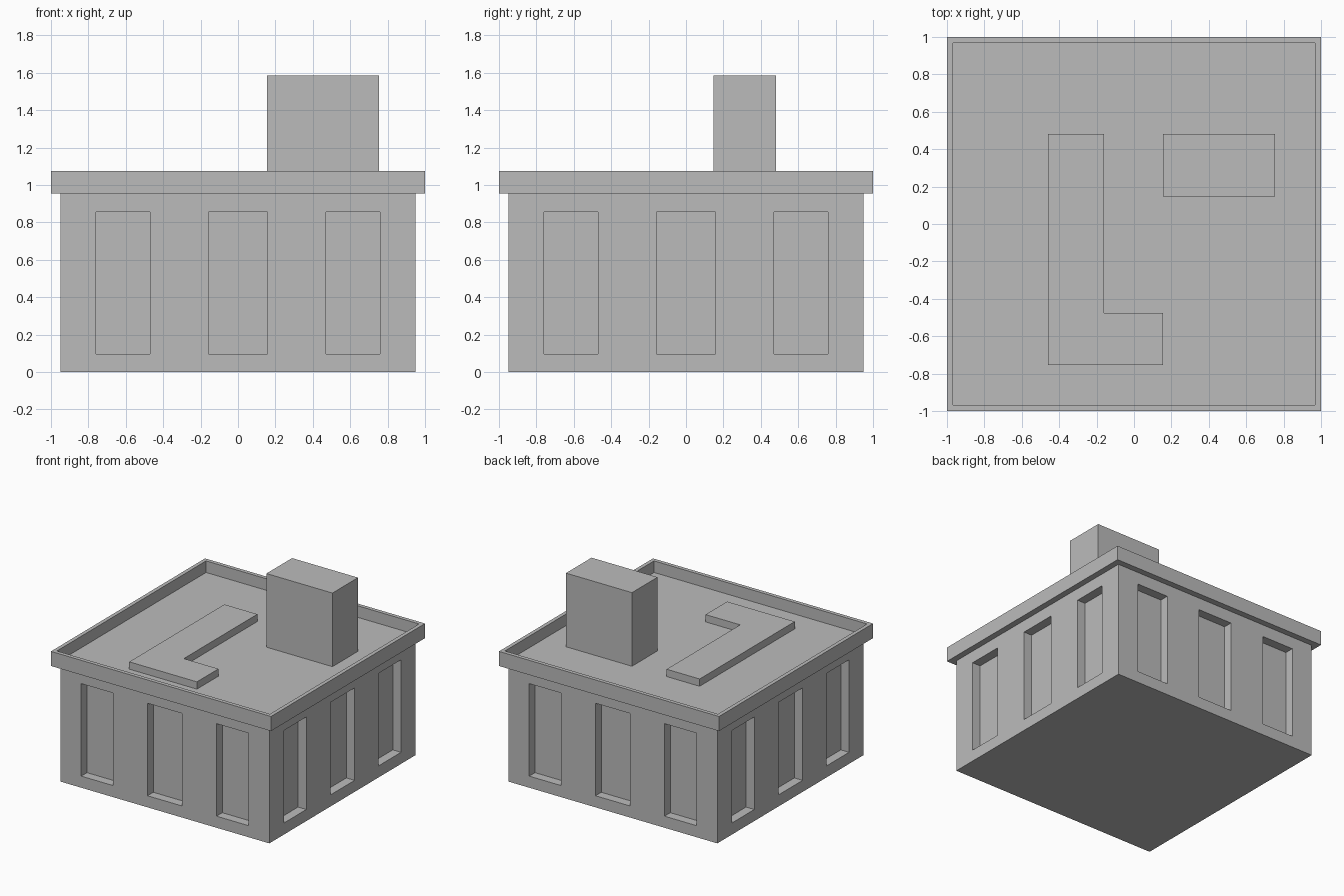
import bpy
import bmesh
from mathutils import Matrix, Vector

cube = bpy.data.objects.get("Cube")
if cube:
    bpy.data.objects.remove(cube, do_unlink=True)

# One plain grey for the whole building
GREY = (0.5, 0.5, 0.5, 1.0)
mat = bpy.data.materials.new("plain_grey")
mat.use_nodes = True
mat.diffuse_color = GREY
mat.node_tree.nodes["Principled BSDF"].inputs["Base Color"].default_value = GREY

WALL = 0.95          # half width of the walls
WALL_TOP = 0.955
ROOF = 0.98          # sunken roof level
PARAPET_TOP = 1.075
RIM = 0.045          # parapet thickness
RECESS = 0.075       # window depth


def finish(name, bm):
    bmesh.ops.recalc_face_normals(bm, faces=bm.faces)
    mesh = bpy.data.meshes.new(name)
    bm.to_mesh(mesh)
    bm.free()
    mesh.materials.append(mat)
    obj = bpy.data.objects.new(name, mesh)
    bpy.context.collection.objects.link(obj)
    return obj


def extrude(face, bm, offset):
    new = bmesh.ops.extrude_discrete_faces(bm, faces=[face])["faces"][0]
    bmesh.ops.translate(bm, verts=new.verts, vec=offset)
    return new


def prism(name, outline, z0, z1):
    bm = bmesh.new()
    base = bm.faces.new([bm.verts.new((x, y, z0)) for x, y in outline])
    top = bmesh.ops.extrude_face_region(bm, geom=[base], use_keep_orig=True)["geom"]
    verts = [v for v in top if isinstance(v, bmesh.types.BMVert)]
    bmesh.ops.translate(bm, verts=verts, vec=(0, 0, z1 - z0))
    return finish(name, bm)


def rectangle(x0, x1, y0, y1):
    return [(x0, y0), (x1, y0), (x1, y1), (x0, y1)]


# Walls: each side is a grid of panels, with three panels pushed in as windows
half = [0.157, 0.47, 0.76, WALL]
across = [-u for u in reversed(half)] + half
up = [0, 0.095, 0.855, WALL_TOP]
bm = bmesh.new()
for side in range(4):
    turn = Matrix.Rotation(side * 1.5707963, 3, "Z")
    for i in range(len(across) - 1):
        for j in range(len(up) - 1):
            corners = [(i, j), (i + 1, j), (i + 1, j + 1), (i, j + 1)]
            panel = bm.faces.new([
                bm.verts.new(turn @ Vector((across[a], -WALL, up[b])))
                for a, b in corners])
            if i % 2 == 1 and j == 1:
                extrude(panel, bm, turn @ Vector((0, RECESS, 0)))
bmesh.ops.remove_doubles(bm, verts=bm.verts, dist=0.0005)
bmesh.ops.holes_fill(bm, edges=[e for e in bm.edges if e.is_boundary], sides=0)
finish("windowed_walls", bm)

# Overhanging parapet with the sunken roof
parapet = prism("parapet_and_roof", rectangle(-1, 1, -1, 1), WALL_TOP, PARAPET_TOP)
bm = bmesh.new()
bm.from_mesh(parapet.data)
top = max(bm.faces, key=lambda f: f.calc_center_median().z)
bmesh.ops.inset_region(bm, faces=[top], thickness=RIM)
extrude(top, bm, (0, 0, ROOF - PARAPET_TOP))
bmesh.ops.recalc_face_normals(bm, faces=bm.faces)
bm.to_mesh(parapet.data)
bm.free()

# Rooftop block and low L-shaped platform
prism("rooftop_block", rectangle(0.155, 0.755, 0.148, 0.48), ROOF, 1.585)
platform = [(-0.46, -0.755), (0.155, -0.755), (0.155, -0.475),
            (-0.16, -0.475), (-0.16, 0.48), (-0.46, 0.48)]
prism("roof_platform", platform, ROOF, 1.04)
